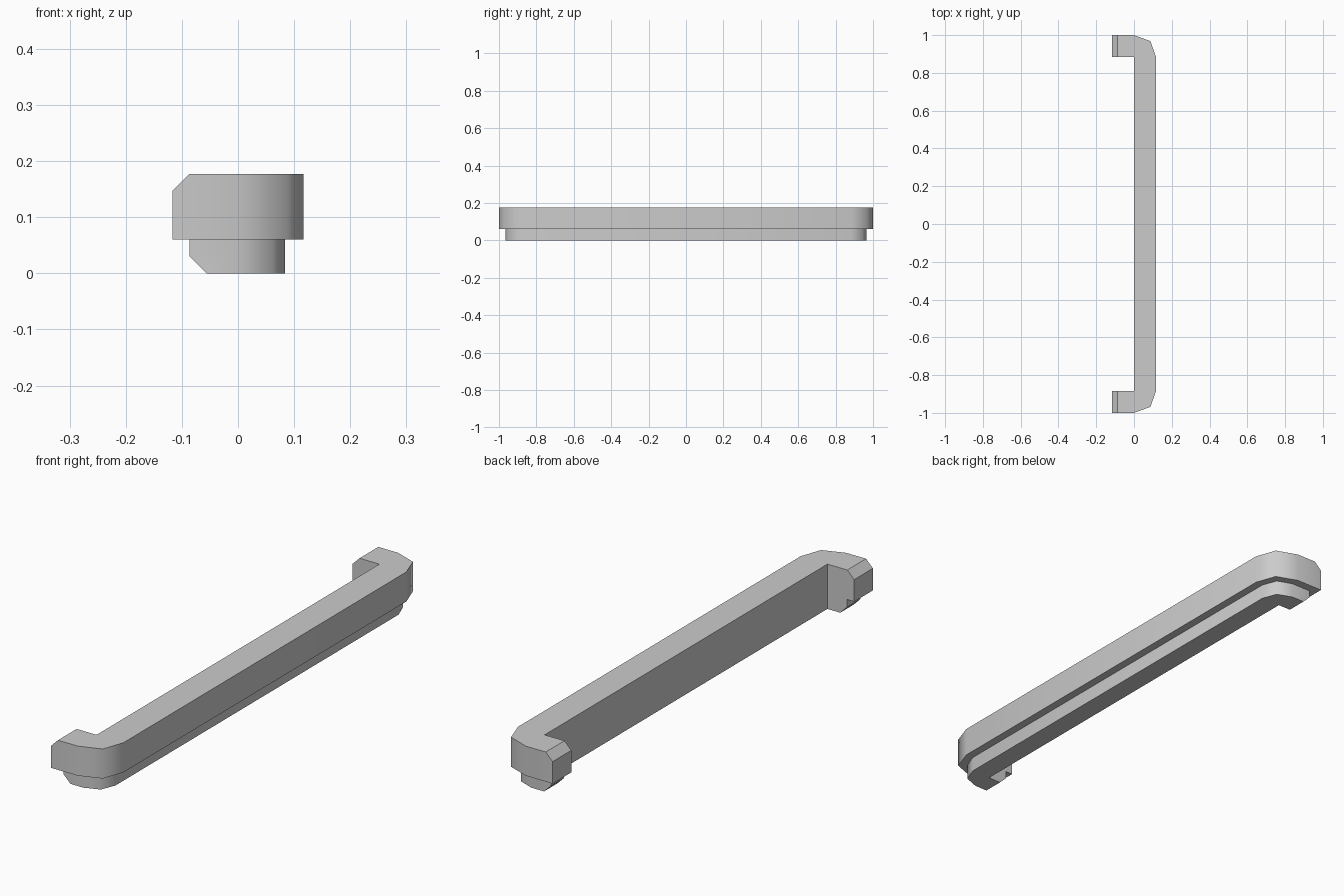
import bpy
import bmesh

cube = bpy.data.objects.get("Cube")
if cube:
    bpy.data.objects.remove(cube, do_unlink=True)

grey = bpy.data.materials.new("plain grey")
grey.use_nodes = True
colour = (0.6, 0.6, 0.6, 1)
grey.diffuse_color = colour
grey.node_tree.nodes["Principled BSDF"].inputs["Base Color"].default_value = colour

INNER_Y = 0.883
CHAMFER = 0.03


def bracket(name, tip_x, half_y, front_x, corner, z0, z1, chamfer_z):
    """Extrude a long C outline and chamfer the tips of its two short legs."""
    half = [(0, INNER_Y), (tip_x, INNER_Y), (tip_x, half_y),
            (0, half_y), corner, (front_x, INNER_Y)]
    outline = half + [(x, -y) for x, y in reversed(half)]

    bm = bmesh.new()
    base = bm.faces.new([bm.verts.new((x, y, z0)) for x, y in outline])
    ext = bmesh.ops.extrude_face_region(bm, geom=[base], use_keep_orig=True)
    top = [v for v in ext["geom"] if isinstance(v, bmesh.types.BMVert)]
    bmesh.ops.translate(bm, verts=top, vec=(0, 0, z1 - z0))
    bmesh.ops.recalc_face_normals(bm, faces=bm.faces)

    # Sloped tips
    tips = [e for e in bm.edges if all(
        abs(v.co.x - tip_x) < 1e-4 and abs(v.co.z - chamfer_z) < 1e-4
        for v in e.verts)]
    bmesh.ops.bevel(bm, geom=tips, offset=CHAMFER, segments=1, affect='EDGES')
    bmesh.ops.recalc_face_normals(bm, faces=bm.faces)

    # Rounded outer corners shade smoothly, all other edges stay sharp
    for f in bm.faces:
        f.smooth = True
    for e in bm.edges:
        a, b = (v.co for v in e.verts)
        upright = (a.xy - b.xy).length < 1e-4
        outer = a.x > -0.001 and (a.x > 0.01 or abs(a.y) > INNER_Y + 0.01)
        e.smooth = upright and outer

    mesh = bpy.data.meshes.new(name)
    bm.to_mesh(mesh)
    bm.free()
    mesh.materials.append(grey)
    obj = bpy.data.objects.new(name, mesh)
    bpy.context.collection.objects.link(obj)
    return obj


# Wide upper rail and the narrower lip beneath it
bracket("upper_rail", -0.117, 1.0, 0.117, (0.087, 0.968), 0.06, 0.177, 0.177)
bracket("lower_lip", -0.086, 0.966, 0.084, (0.061, 0.943), 0, 0.06, 0)
